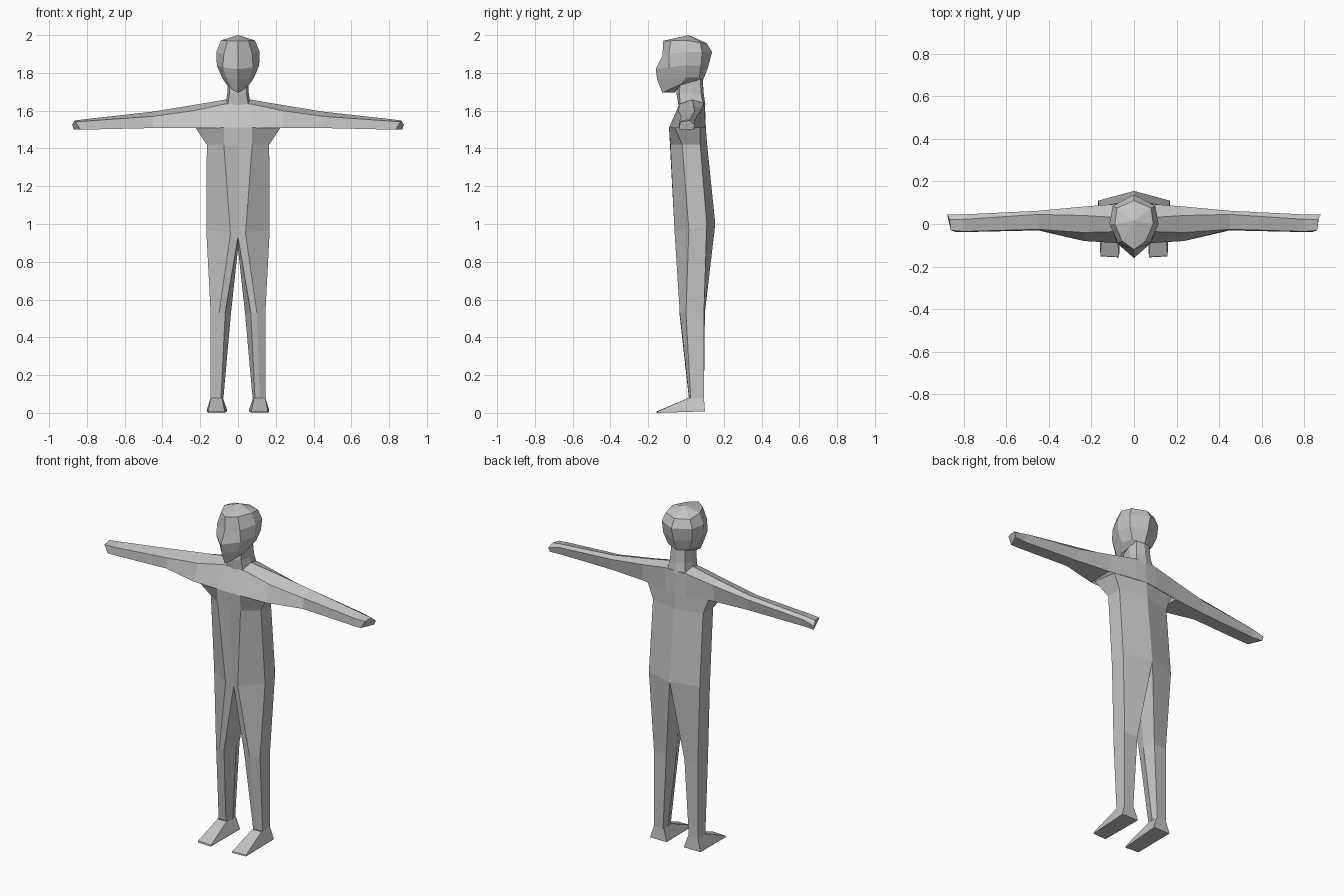
import bpy, bmesh

grey = bpy.data.materials.new("plain grey")
grey.diffuse_color = (0.55, 0.55, 0.55, 1)


def loft(name, rings, closed=False, cap=False, drop=None):
    """Join rings into a skin for the right half, then mirror it across x = 0."""
    bm = bmesh.new()
    rows = [[bm.verts.new(p) for p in ring] for ring in rings]
    n = len(rows[0])
    for a, b in zip(rows, rows[1:]):
        for i in range(n if closed else n - 1):
            j = (i + 1) % n
            bm.faces.new((a[i], a[j], b[j], b[i]))
    if cap:
        bm.faces.new(rows[-1])
    if drop:
        bmesh.ops.delete(bm, geom=[f for f in bm.faces if all(drop(v.co) for v in f.verts)],
                         context='FACES')
    bmesh.ops.mirror(bm, geom=bm.verts[:] + bm.edges[:] + bm.faces[:],
                     axis='X', merge_dist=0.0005)
    bmesh.ops.remove_doubles(bm, verts=bm.verts[:], dist=0.0005)
    bmesh.ops.recalc_face_normals(bm, faces=bm.faces[:])
    me = bpy.data.meshes.new(name)
    bm.to_mesh(me)
    bm.free()
    me.materials.append(grey)
    ob = bpy.data.objects.new(name, me)
    bpy.context.collection.objects.link(ob)
    return ob


def at_z(z, pts):
    return [(x, y, z) for x, y in pts]


def at_x(x, pts):
    return [(x, y, z) for y, z in pts]


# Torso: front centre, front, side front, side back, back centre
hip = [(0, -.04, .93), (.04, -.06, .95), (.168, .015, .97), (.168, .11, 1.0), (0, .155, 1.0)]
loft("torso", [
    [(0, -.09, 1.51), (.075, -.09, 1.51), (.225, -.06, 1.51), (.2, .075, 1.51), (0, .105, 1.51)],
    [(0, -.085, 1.42), (.075, -.083, 1.42), (.165, -.02, 1.42), (.165, .075, 1.42),
     (0, .112, 1.42)],
    hip])

# Legs: hip, knee, ankle
loft("legs", [
    hip + [(0, .05, .87)],
    at_z(.53, [(.068, -.035), (.1, -.033), (.145, 0), (.145, .095), (.06, .1), (.037, .035)]),
    at_z(.08, [(.09, .015), (.115, .018), (.145, .025), (.145, .095), (.085, .095), (.077, .06)]),
], closed=True)

# Feet: wedge from ankle to sole
loft("feet", [
    at_z(.08, [(.085, .015), (.145, .015), (.145, .095), (.08, .095)]),
    [(.07, -.155, .008), (.158, -.15, .008), (.165, .1, .015), (.058, .1, .015)],
    [(.07, -.157, 0), (.158, -.152, 0), (.165, .1, .008), (.058, .1, .008)],
], closed=True, cap=True)

# Shoulders and arms: bottom front, top front, ridge, back top, back bottom
loft("shoulders_and_arms", [
    at_x(0, [(-.09, 1.51), (-.035, 1.635), (.03, 1.66), (.1, 1.64), (.105, 1.51)]),
    at_x(.07, [(-.09, 1.51), (-.035, 1.635), (.03, 1.658), (.095, 1.64), (.1, 1.51)]),
    at_x(.235, [(-.08, 1.507), (-.04, 1.6), (.04, 1.63), (.082, 1.61), (.07, 1.51)]),
    at_x(.45, [(-.03, 1.508), (-.025, 1.57), (.045, 1.595), (.062, 1.575), (.05, 1.508)]),
    at_x(.80, [(-.038, 1.5), (-.035, 1.545), (.022, 1.556), (.045, 1.545), (.035, 1.5)]),
    [(.835, -.038, 1.5), (.86, -.03, 1.542), (.865, .02, 1.548), (.878, .045, 1.525),
     (.87, .04, 1.5)],
], closed=True, cap=True, drop=lambda c: c.x < .24 and c.z < 1.53)

# Neck
loft("neck", [
    at_z(1.77, [(0, -.045), (.045, -.03), (.055, .03), (.045, .075), (0, .088)]),
    at_z(1.69, [(0, -.05), (.045, -.035), (.057, .03), (.05, .08), (0, .094)]),
    at_z(1.63, [(0, -.04), (.055, -.03), (.068, .03), (.06, .092), (0, .103)])])

# Head: crown, upper skull, brow, cheek, mouth, chin, jaw underside
loft("head", [
    [(0, .015, 2.0)] * 5,
    [(0, -.12, 1.97), (.055, -.08, 1.97), (.09, 0, 1.972), (.08, .075, 1.96), (0, .11, 1.957)],
    [(0, -.125, 1.89), (.075, -.09, 1.9), (.115, 0, 1.91), (.1, .085, 1.91), (0, .138, 1.91)],
    [(0, -.16, 1.82), (.08, -.09, 1.83), (.112, 0, 1.84), (.095, .08, 1.84), (0, .117, 1.83)],
    [(0, -.153, 1.765), (.06, -.085, 1.77), (.085, 0, 1.775), (.07, .07, 1.775),
     (0, .092, 1.765)],
    [(0, -.125, 1.695), (.03, -.095, 1.71), (.06, -.03, 1.738), (.05, .05, 1.755),
     (0, .088, 1.76)],
    [(0, -.06, 1.695), (0, -.06, 1.695), (.045, -.03, 1.735), (.045, .05, 1.755),
     (0, .085, 1.76)]])
